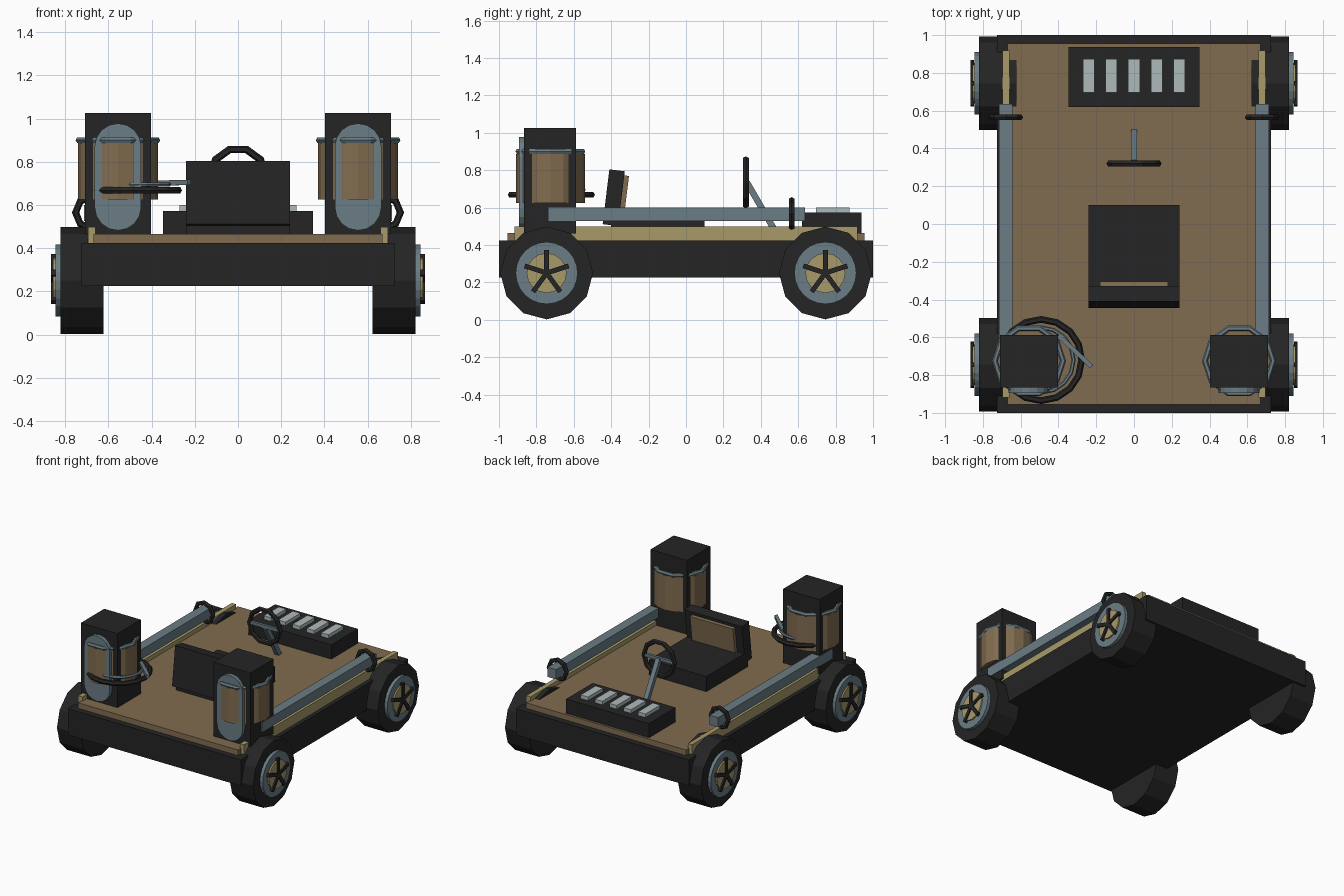
import bpy, math
from mathutils import Vector, Matrix

if "Cube" in bpy.data.objects:
    bpy.data.objects.remove(bpy.data.objects["Cube"])


def material(name, rgb):
    m = bpy.data.materials.new(name)
    m.diffuse_color = (*rgb, 1)
    m.use_nodes = True
    m.node_tree.nodes["Principled BSDF"].inputs["Base Color"].default_value = m.diffuse_color
    return m


BLACK = material("black", (0.018, 0.018, 0.018))
TAN = material("tan wood", (0.22, 0.15, 0.08))
STEEL = material("blue grey", (0.145, 0.205, 0.235))
BRASS = material("brass", (0.39, 0.32, 0.14))
LIGHT = material("light grey", (0.43, 0.49, 0.50))


def finish(name, mat):
    ob = bpy.context.object
    ob.name = name
    ob.data.materials.clear()
    ob.data.materials.append(mat)
    return ob


def box(name, mat, x, y, z, rot=(0, 0, 0)):
    """Box from (min, max) ranges, rotated about its centre."""
    c = [(r[0] + r[1]) / 2 for r in (x, y, z)]
    bpy.ops.mesh.primitive_cube_add(size=1, location=c, rotation=rot)
    ob = finish(name, mat)
    ob.scale = [r[1] - r[0] for r in (x, y, z)]
    return ob


def cyl(name, mat, loc, r, depth, n, rot=(0, 0, 0)):
    bpy.ops.mesh.primitive_cylinder_add(vertices=n, radius=r, depth=depth,
                                        location=loc, rotation=rot)
    return finish(name, mat)


def ring(name, mat, loc, major, minor, n, rot=(0, 0, 0)):
    bpy.ops.mesh.primitive_torus_add(major_segments=n, minor_segments=6,
                                     major_radius=major, minor_radius=minor,
                                     location=loc, rotation=rot)
    return finish(name, mat)


def bar(name, mat, a, b, w):
    """Square bar between two points."""
    a, b = Vector(a), Vector(b)
    d = b - a
    bpy.ops.mesh.primitive_cube_add(size=1, location=(a + b) / 2)
    ob = finish(name, mat)
    ob.rotation_euler = d.to_track_quat('Z', 'Y').to_euler()
    ob.scale = (w, w, d.length)
    return ob


def stadium(name, mat, cx, y0, y1, z0, z1, r):
    """Upright round-ended plate."""
    pts = []
    for cz, start in ((z1 - r, 0), (z0 + r, math.pi)):
        for i in range(9):
            t = start + math.pi * i / 8
            pts.append((cx + r * math.cos(t), cz + r * math.sin(t)))
    n = len(pts)
    verts = [(x, y, z) for y in (y0, y1) for x, z in pts]
    faces = [list(range(n)), list(range(2 * n - 1, n - 1, -1))]
    faces += [[(i + 1) % n, i, n + i, n + (i + 1) % n] for i in range(n)]
    me = bpy.data.meshes.new(name)
    me.from_pydata(verts, [], faces)
    me.materials.append(mat)
    bpy.context.collection.objects.link(bpy.data.objects.new(name, me))


H = math.pi / 2

# chassis and deck
box("chassis", BLACK, (-.725, .725), (-1, 1), (.225, .423))
box("deck", TAN, (-.67, .67), (-.955, .955), (.415, .465))

for s, side in ((-1, "left"), (1, "right")):
    # edge strips, side rails and rail rings
    box(side + "_edge_strip", BRASS, (s * .677 - .018, s * .677 + .018),
        (-.918, .918), (.42, .498))
    box(side + "_rail", STEEL, (s * .678 - .036, s * .678 + .036),
        (-.735, .635), (.527, .60))
    ring(side + "_rail_ring", BLACK, (s * .678, .565, .565), .074, .017, 8, (H, 0, 0))

    # wheels
    for y, end in ((-.745, "front"), (.745, "back")):
        tag = f"{side}_{end}_"
        cyl(tag + "tyre", BLACK, (s * .722, y, .25), .248, .198, 12, (H, 0, H))
        cyl(tag + "rim", STEEL, (s * .78, y, .25), .166, .13, 24, (0, H, 0))
        cyl(tag + "hub", BRASS, (s * .79, y, .25), .107, .132, 16, (0, H, 0))
        for i in range(5):
            t = 2 * math.pi * i / 5
            c = Vector((s * .856, y + .06 * math.sin(t), .25 + .06 * math.cos(t)))
            sp = box(tag + "spoke", BLACK, (c.x - .01, c.x + .01),
                     (c.y - .013, c.y + .013), (c.z - .064, c.z + .064))
            sp.rotation_euler = (-t, 0, 0)

    # front pillars with wooden drum, collar and round-ended plate
    px, py = s * .556, -.725
    box(side + "_pillar", BLACK, (px - .153, px + .153), (-.866, -.587), (.46, 1.025))
    cyl(side + "_drum", TAN, (px, py, .756), .185, .262, 16)
    ring(side + "_drum_collar", STEEL, (px, py, .90), .181, .015, 10)
    stadium(side + "_pillar_plate", STEEL, px, -.894, -.80, .482, .978, .108)

# hand ring and lever around the left pillar
ring("hand_ring", BLACK, (-.492, -.72, .668), .215, .018, 16)
ring("hand_ring_inner", STEEL, (-.492, -.72, .695), .172, .011, 16)
bar("hand_lever", STEEL, (-.40, -.59, .70), (-.225, -.755, .705), .024)

# seat
box("seat_base", BLACK, (-.24, .24), (-.40, .10), (.46, .58))
tilt = (math.radians(-7), 0, 0)
box("seat_back", BLACK, (-.24, .24), (-.428, -.345), (.505, .80), tilt)
box("seat_back_pad", TAN, (-.18, .18), (-.36, -.318), (.555, .772), tilt)

# steering wheel
ring("steering_wheel", BLACK, (0, .32, .735), .128, .018, 10, (H, 0, 0))
bar("steering_column", STEEL, (0, .325, .735), (0, .485, .46), .034)
box("steering_spoke", STEEL, (-.125, .125), (.31, .33), (.725, .748))

# console with five keys
box("console", BLACK, (-.347, .347), (.62, .938), (.46, .573))
for i in range(5):
    x = (i - 2) * .12
    box("console_key", LIGHT, (x - .031, x + .031), (.695, .873), (.56, .60))
